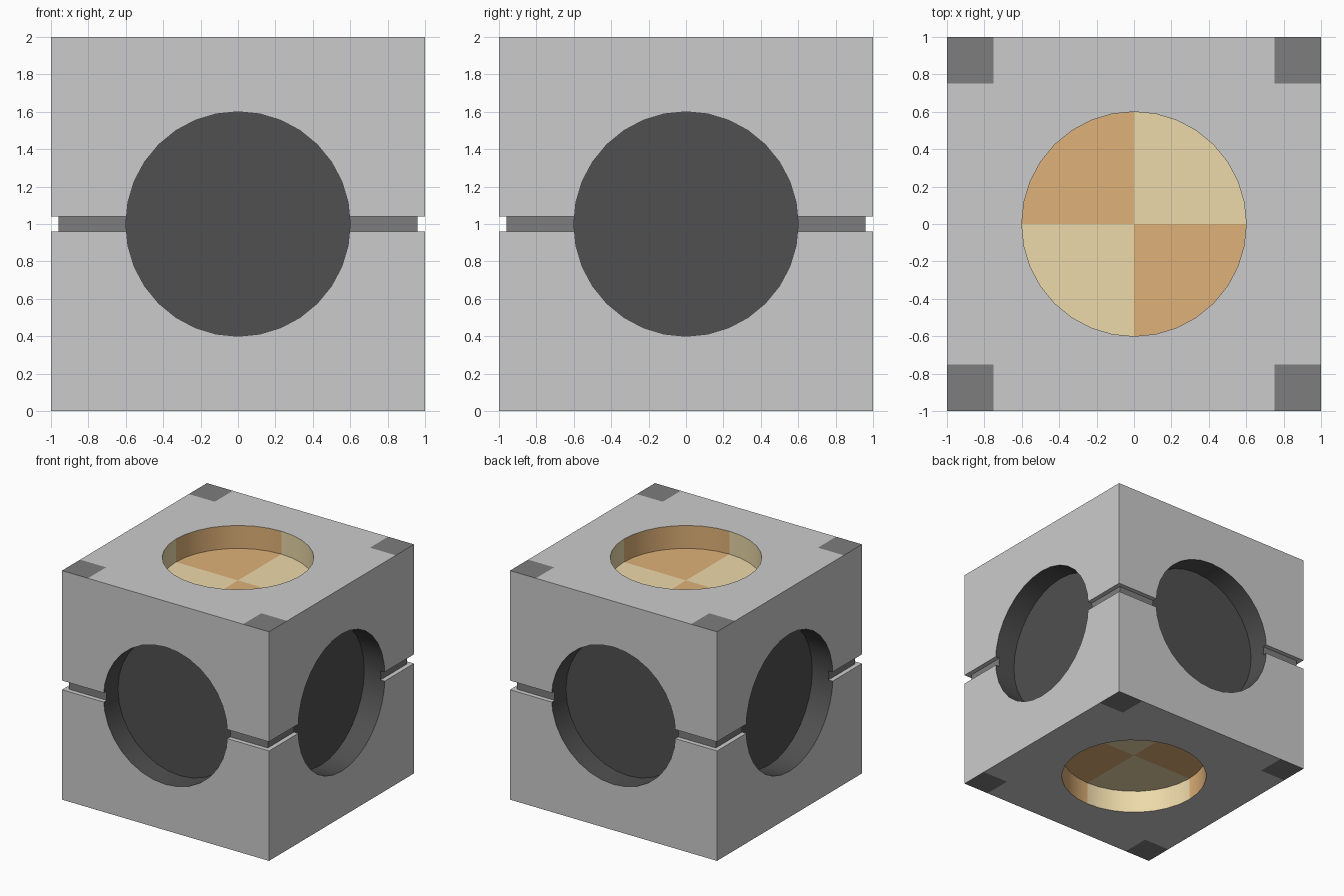
import bpy, bmesh, math
from mathutils import Matrix, Vector

if "Cube" in bpy.data.objects:
    bpy.data.objects.remove(bpy.data.objects["Cube"])


def make_material(name, rgb):
    m = bpy.data.materials.new(name)
    m.diffuse_color = (*rgb, 1)
    m.use_nodes = True
    m.node_tree.nodes["Principled BSDF"].inputs["Base Color"].default_value = m.diffuse_color
    return m


# Slot order shared by body and cutter: 0 is plain grey
SLOTS = [None,
         make_material("dark_grey", (0.205, 0.205, 0.205)),
         make_material("black", (0.08, 0.08, 0.08)),
         make_material("orange_brown", (0.74, 0.44, 0.19)),
         make_material("tan", (0.845, 0.695, 0.40))]
DARK, BLACK, BROWN, TAN = 1, 2, 3, 4


def make_object(name, bm):
    bmesh.ops.remove_doubles(bm, verts=bm.verts, dist=1e-5)
    bmesh.ops.recalc_face_normals(bm, faces=bm.faces)
    mesh = bpy.data.meshes.new(name)
    bm.to_mesh(mesh)
    bm.free()
    for m in SLOTS:
        mesh.materials.append(m)
    ob = bpy.data.objects.new(name, mesh)
    bpy.context.collection.objects.link(ob)
    return ob


def add_face(bm, points, mat=0):
    bm.faces.new([bm.verts.new(p) for p in points]).material_index = mat


# Block: square outline stepped along a profile, with a dark groove at mid height
bm = bmesh.new()
steps = (-1, -0.75, 0.75, 1)
outline = []
for k in range(4):
    turn = Matrix.Rotation(k * math.pi / 2, 3, 'Z')
    outline += [turn @ Vector((x, -1, 0)) for x in steps[:3]]
profile = [(1, 0), (1, 0.96), (0.96, 0.96), (0.96, 1.04), (1, 1.04), (1, 2)]
for i, ((s0, z0), (s1, z1)) in enumerate(zip(profile, profile[1:])):
    for a, b in zip(outline, outline[1:] + outline[:1]):
        add_face(bm, [(a.x * s0, a.y * s0, z0), (b.x * s0, b.y * s0, z0),
                      (b.x * s1, b.y * s1, z1), (a.x * s1, a.y * s1, z1)],
                 DARK if i == 2 else 0)

# Top and bottom with dark corner squares
for z in (0, 2):
    for i in range(3):
        for j in range(3):
            x0, x1, y0, y1 = steps[i], steps[i + 1], steps[j], steps[j + 1]
            add_face(bm, [(x0, y0, z), (x1, y0, z), (x1, y1, z), (x0, y1, z)],
                     DARK if i != 1 and j != 1 else 0)
block = make_object("block", bm)

# Round recesses: one disc-shaped cutter per side of the block
bm = bmesh.new()
centre = Matrix.Translation((0, 0, 1))
sides = [Matrix.Rotation(k * math.pi / 2, 4, 'Z') @ Matrix.Rotation(math.pi / 2, 4, 'X')
         for k in range(4)]
ends = [Matrix.Identity(4), Matrix.Rotation(math.pi, 4, 'X')]
for n, rot in enumerate(sides + ends):
    made = bmesh.ops.create_cone(bm, cap_ends=True, cap_tris=n >= 4, segments=32,
                                 radius1=0.6, radius2=0.6, depth=0.4,
                                 matrix=centre @ rot @ Matrix.Translation((0, 0, 1)))
    for f in {f for v in made["verts"] for f in v.link_faces}:
        c = f.calc_center_median()
        # Ends are split into alternating coloured quarters
        f.material_index = BLACK if n < 4 else (TAN if c.x * c.y > 0 else BROWN)
cutter = make_object("recess_cutter", bm)
cutter.hide_render = True

mod = block.modifiers.new("recesses", 'BOOLEAN')
mod.operation = 'DIFFERENCE'
mod.solver = 'EXACT'
mod.object = cutter
bpy.context.view_layer.objects.active = block
block.select_set(True)
bpy.ops.object.modifier_apply(modifier=mod.name)
bpy.data.objects.remove(cutter)
bpy.ops.object.shade_smooth_by_angle(angle=math.radians(30))
